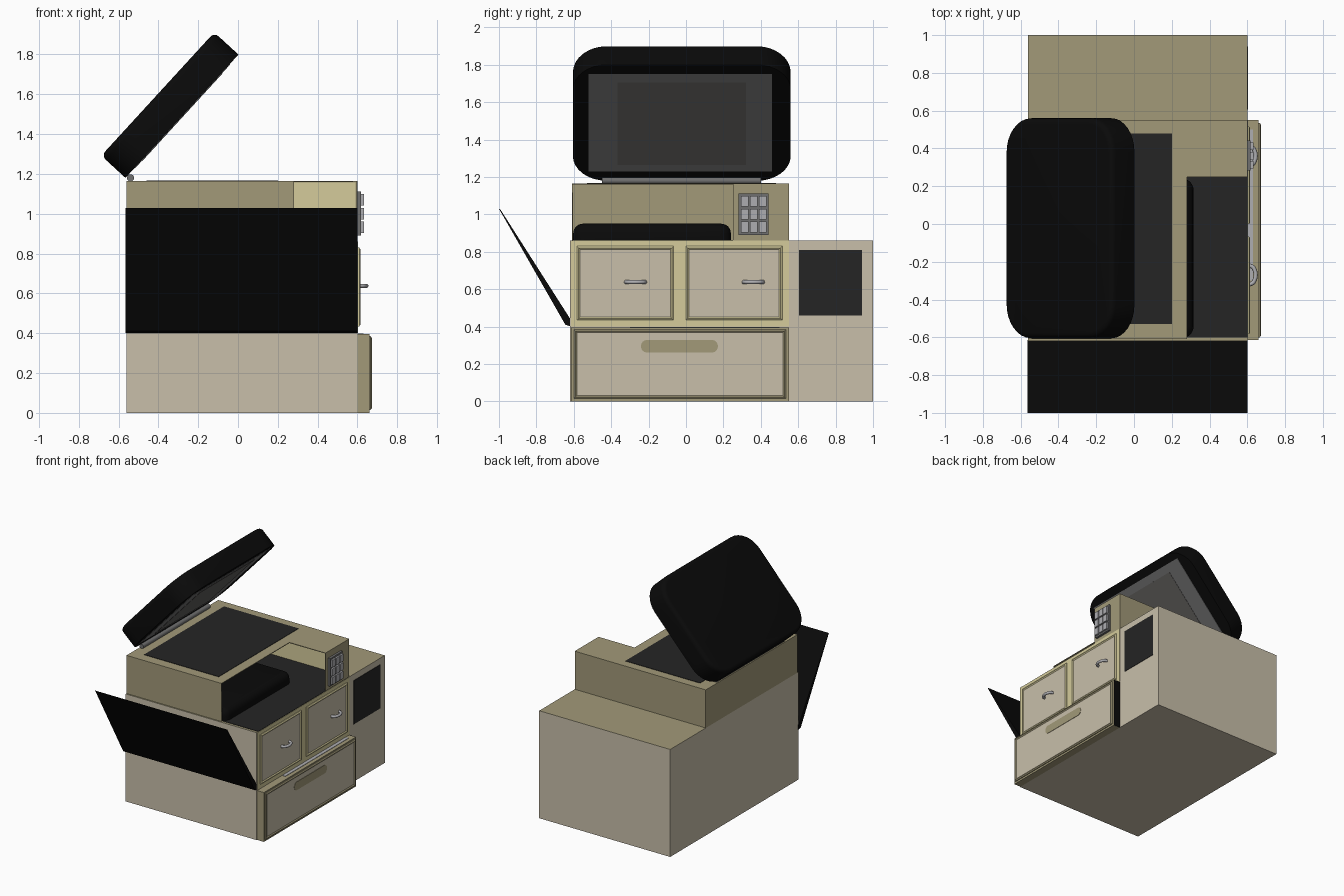
import bpy, bmesh, math
from mathutils import Matrix, Vector

if "Cube" in bpy.data.objects:
    bpy.data.objects.remove(bpy.data.objects["Cube"])


def mat(name, r, g, b):
    m = bpy.data.materials.new(name)
    m.diffuse_color = (r, g, b, 1)
    m.use_nodes = True
    m.node_tree.nodes["Principled BSDF"].inputs["Base Color"].default_value = m.diffuse_color
    return m


BEIGE = mat("beige", .58, .52, .40)
OLIVE = mat("olive_tan", .36, .32, .19)
TRIM = mat("yellow_trim", .66, .60, .33)
BLACK = mat("black", .003, .003, .003)
DARK = mat("dark_glass", .018, .018, .018)
GREY = mat("grey", .16, .16, .16)
MIDGREY = mat("mid_grey", .12, .115, .11)
SILVER = mat("silver", .42, .42, .44)

# Local XY plane laid onto the right-hand side (local x -> y, y -> z, z -> x)
SIDE = Matrix(((0, 0, 1, 0), (1, 0, 0, 0), (0, 1, 0, 0), (0, 0, 0, 1)))


def finish(name, bm, mats, smooth=False):
    me = bpy.data.meshes.new(name)
    bm.to_mesh(me)
    bm.free()
    for m in mats:
        me.materials.append(m)
    ob = bpy.data.objects.new(name, me)
    bpy.context.collection.objects.link(ob)
    if smooth:
        bpy.ops.object.select_all(action='DESELECT')
        ob.select_set(True)
        bpy.context.view_layer.objects.active = ob
        bpy.ops.object.shade_smooth_by_angle(angle=math.radians(30))
    return ob


def box_bm(x0, x1, y0, y1, z0, z1):
    bm = bmesh.new()
    bmesh.ops.create_cube(bm, size=1)
    for v in bm.verts:
        v.co = Vector((x1 if v.co.x > 0 else x0, y1 if v.co.y > 0 else y0,
                       z1 if v.co.z > 0 else z0))
    bm.normal_update()
    return bm


def box(name, x0, x1, y0, y1, z0, z1, m, xf=None):
    bm = box_bm(x0, x1, y0, y1, z0, z1)
    if xf:
        bm.transform(xf)
    return finish(name, bm, [m])


def rounded_slab(name, x0, x1, y0, y1, z0, z1, r, bev, m, xf=None):
    """Slab with rounded corners in plan and a softened upper rim."""
    bm = bmesh.new()
    pts = []
    for k, (cx, cy) in enumerate(((x1 - r, y1 - r), (x0 + r, y1 - r),
                                  (x0 + r, y0 + r), (x1 - r, y0 + r))):
        for i in range(9):
            a = math.pi / 2 * (k + i / 8)
            pts.append((cx + r * math.cos(a), cy + r * math.sin(a), z0))
    base = bm.faces.new([bm.verts.new(p) for p in pts])
    ext = bmesh.ops.extrude_face_region(bm, geom=[base])["geom"]
    for v in ext:
        if isinstance(v, bmesh.types.BMVert):
            v.co.z = z1
    bmesh.ops.remove_doubles(bm, verts=bm.verts, dist=1e-5)
    bmesh.ops.recalc_face_normals(bm, faces=bm.faces)
    if bev:
        rim = [e for e in bm.edges if all(abs(v.co.z - z1) < 1e-6 for v in e.verts)]
        bmesh.ops.bevel(bm, geom=rim, offset=bev, segments=4, profile=.5, affect='EDGES')
    if xf:
        bm.transform(xf)
    return finish(name, bm, [m], True)


def framed_panel(name, y0, y1, z0, z1, x0, x1, frame, centre):
    """Bevelled frame with a shallow sunken centre, facing +x."""
    bm = box_bm(x0, x1, y0, y1, z0, z1)
    face = max(bm.faces, key=lambda f: f.calc_center_median().x)
    bmesh.ops.inset_region(bm, faces=[face], thickness=.012, depth=.006)
    bmesh.ops.inset_region(bm, faces=[face], thickness=.012, depth=-.006)
    face.material_index = 1
    return finish(name, bm, [frame, centre])


# Main cabinet with a tan top
bm = box_bm(-.56, .60, -.62, 1.0, 0, .86)
for f in bm.faces:
    f.material_index = 1 if f.normal.z > .5 else 0
finish("cabinet", bm, [BEIGE, OLIVE])

# Hollow scanner housing, open at its front right corner
outline = [(-.56, -.61), (.28, -.61), (.28, .25), (.60, .25), (.60, .55), (-.56, .55)]
bm = bmesh.new()
top = [bm.verts.new((x, y, 1.165)) for x, y in outline]
low = [bm.verts.new((x, y, .86)) for x, y in outline]
bm.faces.new(top)
for i in (0, 3, 4, 5):
    j = (i + 1) % 6
    bm.faces.new((low[i], low[j], top[j], top[i]))
for i in (2, 1):
    bm.verts.remove(low[2]) if i == 2 else None
housing = finish("scanner_housing", bm, [OLIVE])
mod = housing.modifiers.new("wall", 'SOLIDIFY')
mod.thickness = .006
mod.offset = -1
box("housing_back_lining", -.55, .59, .54, .543, .863, 1.158, TRIM)
box("output_floor", -.55, .60, -.60, .54, .86, .863, DARK)
rounded_slab("output_tray", -.53, .315, -.603, .24, .863, .95, .06, .05, BLACK)
box("scanner_glass", -.46, .20, -.53, .48, 1.165, 1.168, DARK)

# Raised lid, built flat and tilted about the hinge
c, s = math.cos(math.radians(47.5)), math.sin(math.radians(47.5))
TILT = Matrix(((c, 0, -s, -.565), (0, 1, 0, 0), (s, 0, c, 1.18), (0, 0, 0, 1)))
rounded_slab("lid", 0, .84, -.605, .56, 0, .165, .18, .03, BLACK, TILT)
box("lid_pad", .07, .775, -.52, .46, -.003, .01, GREY, TILT)
box("lid_pad_centre", .12, .715, -.365, .32, -.005, .01, MIDGREY, TILT)
bm = bmesh.new()
bmesh.ops.create_cone(bm, cap_ends=True, segments=16, radius1=.018, radius2=.018, depth=.85,
                      matrix=Matrix.Translation((-.54, -.025, 1.18)) @ Matrix.Rotation(math.pi / 2, 4, 'X'))
finish("lid_hinge", bm, [GREY], True)

# Open side flap, tapering from hinge to tip
bm = bmesh.new()
profile = [(-.612, .43), (-.645, .40), (-.645, .425), (-1.0, 1.03), (-.993, 1.025)]
profile = [(-.615, .40), (-.615, .435), (-.993, 1.027), (-1.0, 1.03), (-.645, .41)]
ends = [[bm.verts.new((x, y, z)) for y, z in profile] for x in (-.565, .60)]
for e in ends:
    bm.faces.new(e)
for i in range(5):
    j = (i + 1) % 5
    bm.faces.new((ends[0][i], ends[0][j], ends[1][j], ends[1][i]))
bmesh.ops.recalc_face_normals(bm, faces=bm.faces)
finish("front_flap", bm, [BLACK])

# Upper doors with arched handles
box("door_surround", .598, .603, -.615, .55, .40, .86, TRIM)
for n, y in (("left", -.325), ("right", .257)):
    framed_panel(n + "_door", y - .258, y + .258, .435, .83, .602, .609, TRIM, BEIGE)
    cu = bpy.data.curves.new(n + "_door_handle", 'CURVE')
    cu.dimensions = '3D'
    cu.bevel_depth = .011
    cu.bevel_resolution = 3
    cu.use_fill_caps = True
    sp = cu.splines.new('BEZIER')
    yc = -.27 if n == "left" else .36
    path = [(.608, -.052), (.634, -.036), (.634, .036), (.608, .052)]
    sp.bezier_points.add(len(path) - 1)
    for p, (x, dy) in zip(sp.bezier_points, path):
        p.co = (x, yc + dy, .638)
        p.handle_left_type = p.handle_right_type = 'AUTO'
    cu.materials.append(SILVER)
    bpy.context.collection.objects.link(bpy.data.objects.new(n + "_door_handle", cu))

# Paper drawer, pulled slightly out
bm = box_bm(.60, .66, -.615, .55, 0, .395)
for f in bm.faces:
    f.material_index = 1 if f.normal.y > .5 else 0
finish("drawer", bm, [OLIVE, BLACK])
framed_panel("drawer_front", -.60, .535, .015, .385, .658, .666, OLIVE, BEIGE)
rounded_slab("drawer_grip", -.24, .17, .262, .328, .66, .669, .03, 0, OLIVE, SIDE)
box("paper_stack", .603, .63, -.30, .50, .39, .398, SILVER)

# Keypad: backing plate and grid of keys
box("keypad_plate", .60, .618, .282, .442, .89, 1.112, GREY)
for i in range(3):
    for j in range(3):
        y, z = .313 + .049 * i, .932 + .069 * j
        box(f"key_{i}_{j}", .615, .632, y - .02, y + .02, z - .029, z + .029, SILVER)

# Dark rear side window
box("side_window", .598, .603, .605, .94, .46, .81, DARK)
